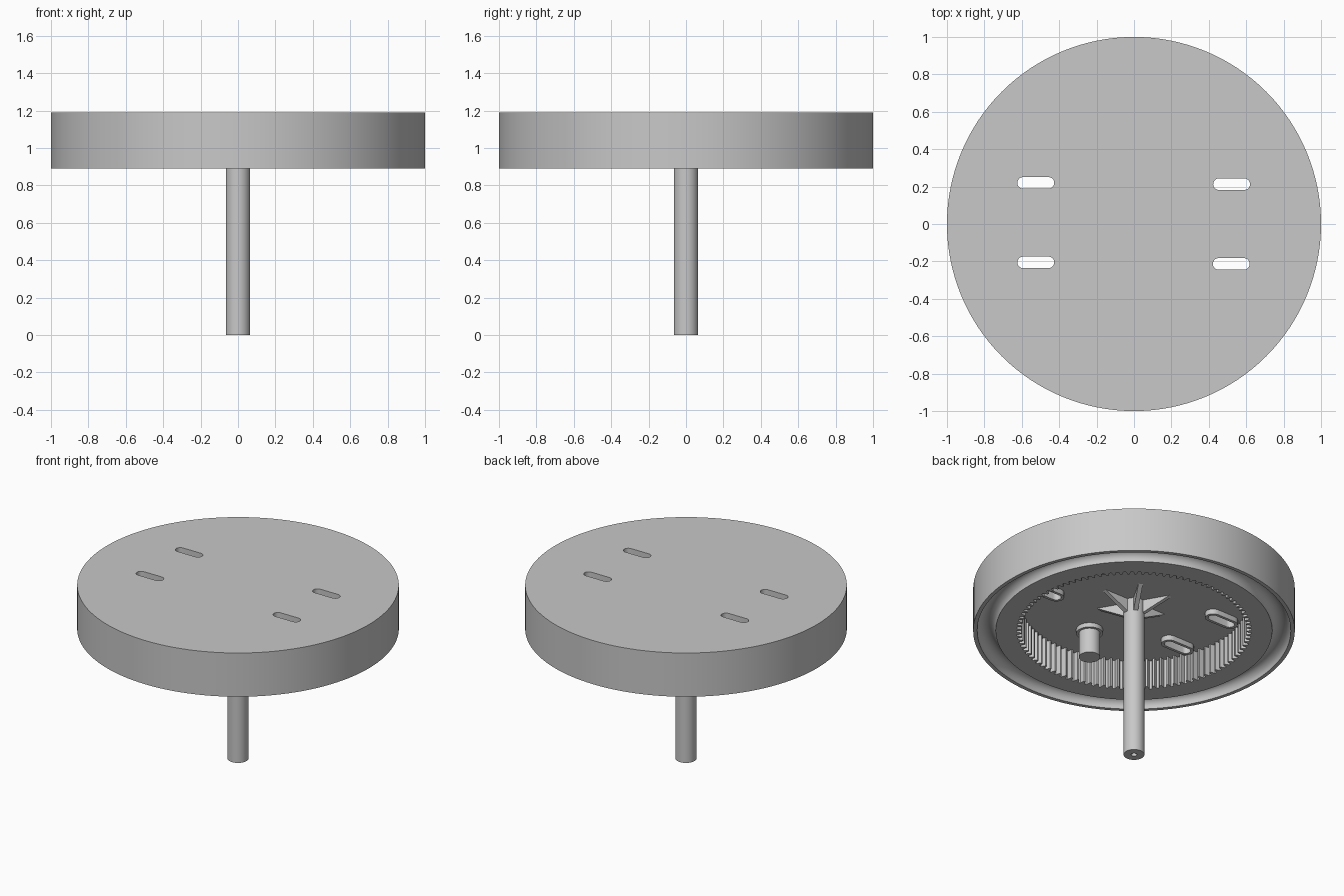
import bpy, bmesh, math
from mathutils import Matrix, Vector

if "Cube" in bpy.data.objects:
    bpy.data.objects.remove(bpy.data.objects["Cube"])

BOTTOM, CEILING, TOP = 0.89, 1.09, 1.19

grey = bpy.data.materials.new("plain_grey")
grey.use_nodes = True
grey.diffuse_color = (0.58, 0.58, 0.58, 1)
grey.node_tree.nodes["Principled BSDF"].inputs["Base Color"].default_value = (0.58, 0.58, 0.58, 1)


def make(name, bm):
    bmesh.ops.recalc_face_normals(bm, faces=bm.faces)
    mesh = bpy.data.meshes.new(name)
    bm.to_mesh(mesh)
    bm.free()
    mesh.materials.append(grey)
    obj = bpy.data.objects.new(name, mesh)
    bpy.context.collection.objects.link(obj)
    return obj


def prism(name, outline, z0, z1):
    """Extrude a flat outline from z0 to z1."""
    bm = bmesh.new()
    face = bm.faces.new([bm.verts.new((x, y, z0)) for x, y in outline])
    new = bmesh.ops.extrude_face_region(bm, geom=[face])["geom"]
    bmesh.ops.translate(bm, vec=(0, 0, z1 - z0),
                        verts=[v for v in new if isinstance(v, bmesh.types.BMVert)])
    return make(name, bm)


def lathe(name, profile, steps, x=0, y=0):
    """Revolve (radius, z) points that start and end on the axis."""
    bm = bmesh.new()
    verts = [bm.verts.new((r, 0, z)) for r, z in profile]
    edges = [bm.edges.new(pair) for pair in zip(verts, verts[1:])]
    bmesh.ops.spin(bm, geom=verts + edges, axis=(0, 0, 1), cent=(0, 0, 0),
                   angle=math.tau, steps=steps)
    bmesh.ops.remove_doubles(bm, verts=bm.verts, dist=0.0002)
    bmesh.ops.translate(bm, verts=bm.verts, vec=(x, y, 0))
    return make(name, bm)


def stadium(cx, cy, length, width):
    """Slot outline with round ends along x."""
    r, half = width / 2, (length - width) / 2
    pts = []
    for side, start in ((1, -math.pi / 2), (-1, math.pi / 2)):
        for i in range(11):
            a = start + math.pi * i / 10
            pts.append((cx + side * half + r * math.cos(a), cy + r * math.sin(a)))
    return pts


def boolean(target, tool, operation):
    mod = target.modifiers.new(operation.lower(), "BOOLEAN")
    mod.operation, mod.object, mod.solver = operation, tool, "EXACT"
    bpy.context.view_layer.objects.active = target
    bpy.ops.object.modifier_apply(modifier=mod.name)
    bpy.data.objects.remove(tool)


def smooth(obj):
    bpy.ops.object.select_all(action="DESELECT")
    obj.select_set(True)
    bpy.context.view_layer.objects.active = obj
    bpy.ops.object.shade_smooth_by_angle(angle=math.radians(30))


# Disc body with a rounded groove under the rim
groove_mid, groove_r = 0.9175, 0.0575
groove = [(groove_mid - groove_r * math.cos(math.pi * i / 12),
           BOTTOM + groove_r * math.sin(math.pi * i / 12)) for i in range(13)]
disc = lathe("gear_disc", [(0, BOTTOM)] + groove + [(1, BOTTOM), (1, TOP), (0, TOP)], 128)

# Toothed pocket of the internal ring gear
TEETH = 100
outline = []
for i in range(TEETH):
    for step, r in ((0.0, 0.70), (0.25, 0.70), (0.45, 0.73), (0.8, 0.73)):
        a = math.tau * (i + step) / TEETH
        outline.append((r * math.cos(a), r * math.sin(a)))
boolean(disc, prism("pocket_cutter", outline, BOTTOM - 0.1, CEILING), "DIFFERENCE")

# Four slots with raised lips inside the pocket
for sx, sy in ((-0.525, 0.22), (0.522, 0.213), (-0.525, -0.205), (0.52, -0.213)):
    boolean(disc, prism("slot_lip", stadium(sx, sy, 0.235, 0.1), CEILING - 0.035, CEILING + 0.02), "UNION")
    boolean(disc, prism("slot_cutter", stadium(sx, sy, 0.197, 0.062), CEILING - 0.1, TOP + 0.1), "DIFFERENCE")
smooth(disc)

# Central shaft with a small centre hole in its end
smooth(lathe("center_shaft", [(0, 0.05), (0.018, 0.05), (0.018, 0), (0.065, 0),
                              (0.065, CEILING + 0.01), (0, CEILING + 0.01)], 40))

# Offset planet post with a collar at its root
smooth(lathe("planet_post", [(0, BOTTOM), (0.066, BOTTOM), (0.066, CEILING - 0.03), (0.083, CEILING - 0.03),
                             (0.083, CEILING + 0.01), (0, CEILING + 0.01)], 40, 0, -0.43))

# Six triangular gussets bracing the shaft
for k in range(6):
    bm = bmesh.new()
    rib = [(0.03, CEILING - 0.09), (0.06, CEILING - 0.09), (0.24, CEILING), (0.03, CEILING)]
    face = bm.faces.new([bm.verts.new((r, -0.014, z)) for r, z in rib])
    new = bmesh.ops.extrude_face_region(bm, geom=[face])["geom"]
    bmesh.ops.translate(bm, vec=(0, 0.028, 0),
                        verts=[v for v in new if isinstance(v, bmesh.types.BMVert)])
    bmesh.ops.rotate(bm, verts=bm.verts, cent=(0, 0, 0),
                     matrix=Matrix.Rotation(math.tau * k / 6, 3, "Z"))
    make(f"shaft_gusset_{k + 1}", bm)
